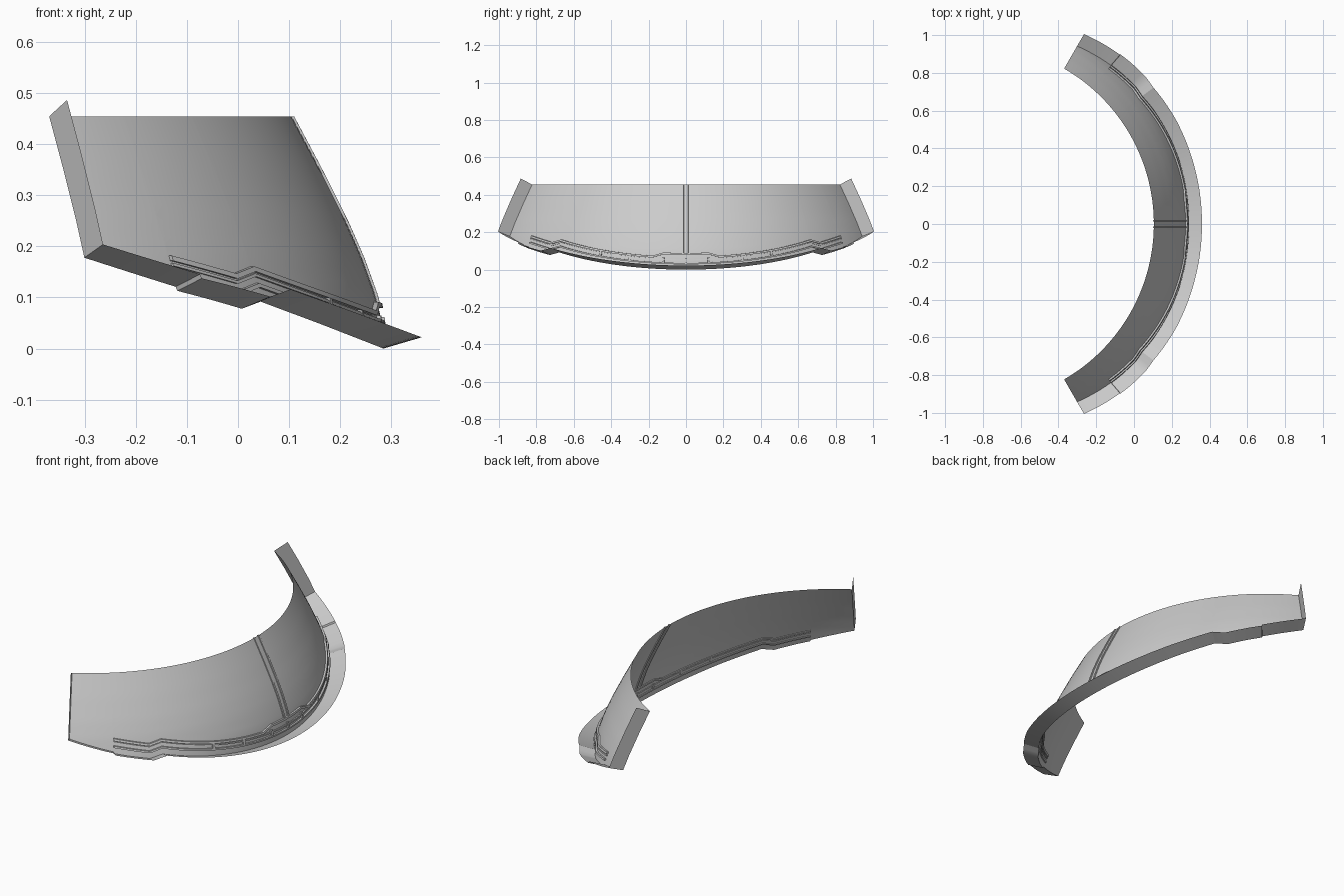
import bpy, bmesh
from math import sin, cos, radians, degrees, asin

if "Cube" in bpy.data.objects:
    bpy.data.objects.remove(bpy.data.objects["Cube"])

CX = -0.845          # arc centre on x
TOP, HALF = 0.455, 60.0
PROFILE = [(0.0, 1.13), (0.05, 1.127), (0.10, 1.116), (0.18, 1.087), (0.25, 1.056), (0.35, 1.006), (TOP, 0.95)]
EDGE = [(37.3, 0.092), (40.5, 0.078), (49.2, 0.113), (49.3, 0.121), (60.0, 0.178)]


def lerp_table(tab, v):
    for (a, p), (b, q) in zip(tab, tab[1:]):
        if v <= b:
            return p + (q - p) * (v - a) / (b - a)
    return tab[-1][1]


def radius(z):
    return lerp_table(PROFILE, z)


def bottom(t):
    """Height of the lower edge at angle t, with the small step near 39 degrees."""
    a = abs(t)
    if a <= EDGE[0][0]:
        return EDGE[0][1] * (1 - cos(radians(a))) / (1 - cos(radians(EDGE[0][0])))
    if a > 49.3:
        x0, x1 = cos(radians(49.3)), cos(radians(60))
        return 0.121 + 0.057 * (x0 - cos(radians(a))) / (x0 - x1)
    return lerp_table(EDGE, a)


def pt(t, r, z):
    return (CX + r * cos(radians(t)), r * sin(radians(t)), z)


def flare(t, z):
    """Outer rim point matching wall point (t, z)."""
    k = z / TOP
    return pt(t, radius(z) + 0.075 - 0.005 * k, z + 0.022 + 0.010 * k)


def angles(lim, extra=()):
    vals = {i * 1.5 for i in range(int(lim / 1.5) + 1)} | {lim}
    vals |= {e for e in (37.3, 40.5, 49.2, 49.3) + tuple(extra) if e <= lim}
    return sorted(vals | {-v for v in vals})


def sheet(name, rows, closed=False, caps=False):
    """Skin a grid of points row to row."""
    bm = bmesh.new()
    vs = [[bm.verts.new(p) for p in row] for row in rows]
    n = len(rows[0])
    for a, b in zip(vs, vs[1:]):
        for i in range(n if closed else n - 1):
            j = (i + 1) % n
            bm.faces.new((a[i], a[j], b[j], b[i]))
    if caps:
        bm.faces.new(vs[0][::-1])
        bm.faces.new(vs[-1])
    bmesh.ops.recalc_face_normals(bm, faces=bm.faces)
    me = bpy.data.meshes.new(name)
    bm.to_mesh(me)
    bm.free()
    ob = bpy.data.objects.new(name, me)
    bpy.context.collection.objects.link(ob)
    bpy.ops.object.select_all(action='DESELECT')
    bpy.context.view_layer.objects.active = ob
    ob.select_set(True)
    bpy.ops.object.shade_smooth_by_angle(angle=radians(25))
    return ob


def section(t, z, h, d_in, d_out):
    """Rectangular bar section straddling the wall."""
    lo, hi = z - h, z + h
    return [pt(t, radius(lo) - d_in, lo), pt(t, radius(lo) + d_out, lo),
            pt(t, radius(hi) + d_out, hi), pt(t, radius(hi) - d_in, hi)]


def hood(t):
    """Raised tab in the middle of the upper rail."""
    return 0.02 * min(1, max(0, (9.2 - abs(t)) / 3.0))


# curved wall
N = 16
wall = []
for t in angles(HALF):
    b = bottom(t)
    wall.append([pt(t, radius(b + (TOP - b) * i / N), b + (TOP - b) * i / N) for i in range(N + 1)])
sheet("curved_wall", wall)

# flange along the lower edge
sheet("bottom_flange", [[pt(t, radius(bottom(t)), bottom(t)), flare(t, bottom(t))] for t in angles(HALF)])

# flanges at both ends
for side, s in (("left", 1), ("right", -1)):
    rows = []
    for i in range(N + 1):
        z = bottom(HALF) + (TOP - bottom(HALF)) * i / N
        rows.append([pt(s * HALF, radius(z), z), flare(s * HALF, z)])
    sheet("end_flange_" + side, rows)

# long rails framing the slot
A = angles(49.2, (6.2, 9.2))
sheet("upper_rail", [section(t, bottom(t) + 0.064 + hood(t), 0.005, 0.006, 0.009) for t in A], True, True)
sheet("lower_rail", [section(t, bottom(t) + 0.032, 0.004, 0.006, 0.009) for t in A], True, True)
sheet("slot_ledge", [section(t, bottom(t) + 0.052, 0.003, 0.004, 0.006) for t in A], True, True)

# short bars across the slot
for k, t in enumerate((-24, -15.4, -6.2, 0, 6.2, 15.4, 24)):
    rows = [section(t + d, bottom(t) + 0.047, 0.015, 0.004, 0.008) for d in (-0.3, 0.3)]
    sheet("slot_bar_%d" % k, rows, True, True)

# pair of ridges up the centre line
for side, s in (("left", 1), ("right", -1)):
    rows = []
    for i in range(N + 1):
        z = 0.084 + (TOP - 0.084) * i / N
        r = radius(z)
        a, b = (degrees(asin(y / r)) * s for y in (0.012, 0.022))
        rows.append([pt(a, r - 0.005, z), pt(a, r + 0.005, z), pt(b, r + 0.005, z), pt(b, r - 0.005, z)])
    sheet("centre_ridge_" + side, rows, True, True)
